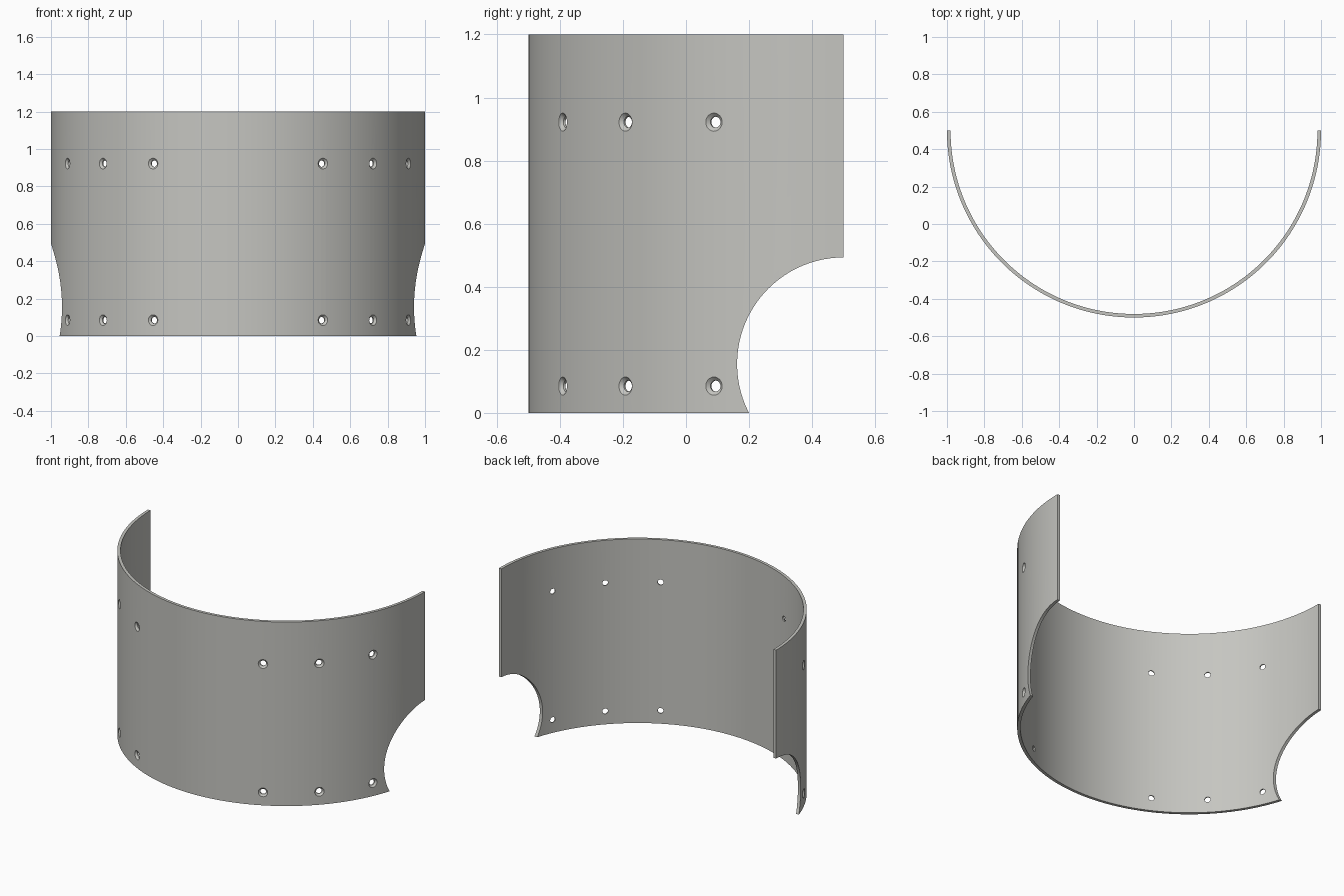
import bpy, bmesh, math
from mathutils import Matrix, Vector

if "Cube" in bpy.data.objects:
    bpy.data.objects.remove(bpy.data.objects["Cube"])

R, T, H, CY = 1.0, 0.019, 1.2, 0.5   # outer radius, wall, height, arc centre y
SEGS = 96

grey = bpy.data.materials.new("warm grey")
grey.diffuse_color = (0.56, 0.56, 0.53, 1)
grey.use_nodes = True
grey.node_tree.nodes["Principled BSDF"].inputs["Base Color"].default_value = grey.diffuse_color


def to_object(name, bm):
    bmesh.ops.recalc_face_normals(bm, faces=bm.faces)
    mesh = bpy.data.meshes.new(name)
    bm.to_mesh(mesh)
    bm.free()
    mesh.materials.append(grey)
    obj = bpy.data.objects.new(name, mesh)
    bpy.context.collection.objects.link(obj)
    return obj


# Half-round shell: C-shaped profile extruded upward
bm = bmesh.new()
angles = [math.pi + math.pi * i / SEGS for i in range(SEGS + 1)]
rows = []
for r, z in ((R, 0), (R, H), (R - T, H), (R - T, 0)):
    rows.append([bm.verts.new((r * math.cos(a), CY + r * math.sin(a), z)) for a in angles])
for k in range(4):
    a, b = rows[k], rows[(k + 1) % 4]
    for i in range(SEGS):
        bm.faces.new((a[i], a[i + 1], b[i + 1], b[i]))
for i in (0, -1):
    bm.faces.new([row[i] for row in rows])
shell = to_object("curved_shell", bm)

# Cutter for the round notches in both lower rear corners
bm = bmesh.new()
bmesh.ops.create_cone(bm, cap_ends=True, segments=96, radius1=0.338, radius2=0.338, depth=3,
                      matrix=Matrix.Translation((0, CY, 0.155)) @ Matrix.Rotation(math.pi / 2, 4, 'Y'))
notch = to_object("notch_cutter", bm)

# Cutters for the radial countersunk screw holes, each a lathed profile
bm = bmesh.new()
N = 24
profile = [(R - T - 0.03, 0.0175), (R - 0.0115, 0.0175), (R, 0.029), (R + 0.006, 0.035)]
for side in (-1, 1):
    for deg in (27, 46.2, 65.7):
        t = math.radians(deg) * side
        out = Vector((math.sin(t), -math.cos(t), 0))
        tan = Vector((math.cos(t), math.sin(t), 0))
        for z in (0.085, 0.922):
            rings = []
            for d, r in profile:
                c = Vector((0, CY, z)) + out * d
                rings.append([bm.verts.new(c + tan * r * math.cos(2 * math.pi * i / N)
                                           + Vector((0, 0, r * math.sin(2 * math.pi * i / N))))
                              for i in range(N)])
            for a, b in zip(rings, rings[1:]):
                for i in range(N):
                    j = (i + 1) % N
                    bm.faces.new((a[i], a[j], b[j], b[i]))
            bm.faces.new(rings[0])
            bm.faces.new(rings[-1])
holes = to_object("hole_cutter", bm)

# Cut the shell, then drop the cutters
bpy.context.view_layer.objects.active = shell
shell.select_set(True)
for cutter in (notch, holes):
    mod = shell.modifiers.new("cut", 'BOOLEAN')
    mod.operation, mod.solver, mod.object = 'DIFFERENCE', 'EXACT', cutter
    bpy.ops.object.modifier_apply(modifier=mod.name)
    bpy.data.objects.remove(cutter)
bpy.ops.object.shade_smooth_by_angle(angle=math.radians(25))
